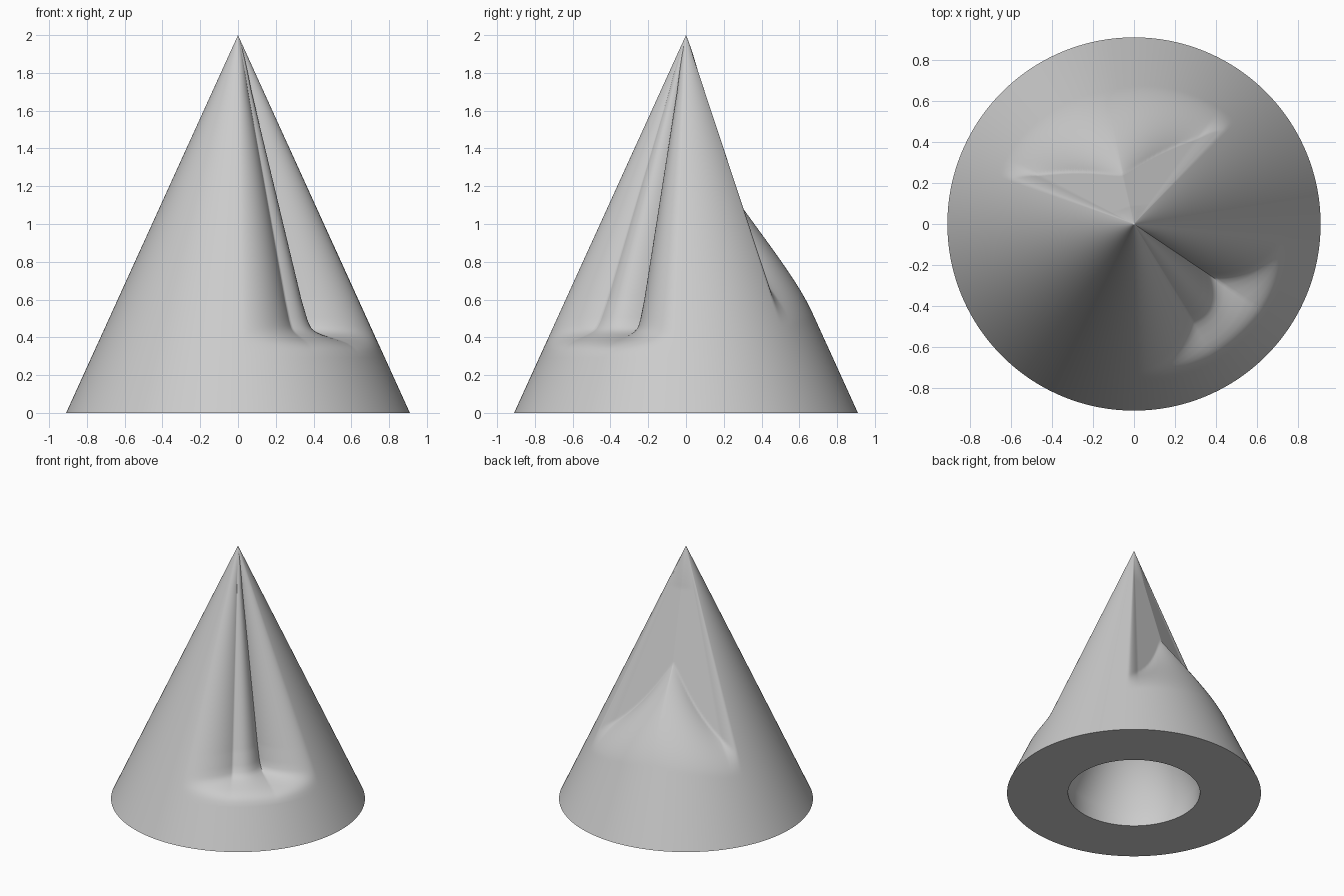
import bpy, bmesh
from math import sin, cos, pi, radians

cube = bpy.data.objects.get("Cube")
if cube:
    bpy.data.objects.remove(cube, do_unlink=True)

HEIGHT, RADIUS = 2.0, 0.91
HOLE_RADIUS, HOLE_STEP, HOLE_TOP = 0.473, 0.14, 1.15
SIDES, ROWS = 360, 130


def clamp(v):
    return max(0.0, min(1.0, v))


def ramp(points, v):
    """Eased interpolation through (position, value) pairs."""
    if v <= points[0][0]:
        return points[0][1]
    for (a, fa), (b, fb) in zip(points, points[1:]):
        if v <= b:
            return fa + (fb - fa) * (v - a) / (b - a)
    return points[-1][1]


LEDGE = [(0.31, 0), (0.34, 0.03), (0.365, 0.12), (0.39, 0.36), (0.41, 0.62),
         (0.43, 0.81), (0.45, 0.91), (0.49, 0.96), (0.6, 1)]


def front_dent(deg, z):
    """Tall niche: rounded floor, two flared walls and a ledge below."""
    left, right, flare = -59, -34, 29
    left_depth, right_depth = 0.24, 0.39
    if deg < left:
        depth = left_depth * clamp(1 - (left - deg) / flare) ** 1.6
    elif deg > right:
        depth = right_depth * clamp(1 - (deg - right) / flare) ** 1.6
    else:
        u = (deg - left) / (right - left)
        depth = left_depth + (right_depth - left_depth) * u - 0.06 * sin(pi * u)
    return depth * ramp(LEDGE, z)


def back_dent(deg, z):
    """Two flat facets meeting in a valley, with a sloping shoulder below."""
    middle, half, valley = 103, 57, 0.65
    a = abs(deg - middle) / half
    if a >= 1:
        return 0.0
    # straight chord from the valley to the untouched cone
    t, span = radians(a * half), radians(half)
    chord = valley * sin(span) / (valley * sin(t) + sin(span - t))
    depth = max(0.0, 1 - chord) * clamp((1 - a) / 0.12) ** 0.5
    crease = 1.17 - 0.57 * a ** 1.3
    foot = 0.55 - 0.1 * a
    return depth * clamp((z - foot) / (crease - foot)) ** 2


def dented_radius(deg, z):
    fade = clamp((HEIGHT - z) / 0.3) ** 0.5
    dent = front_dent(deg, z) + back_dent(deg, z)
    return RADIUS * (1 - z / HEIGHT) * (1 - dent * fade)


def add_ring(bm, z, radius_at):
    ring = []
    for i in range(SIDES):
        deg = i * 360 / SIDES - 180
        r, t = radius_at(deg, z), radians(deg)
        ring.append(bm.verts.new((r * cos(t), r * sin(t), z)))
    return ring


def bridge(bm, lower, upper):
    for i in range(SIDES):
        j = (i + 1) % SIDES
        bm.faces.new((lower[i], lower[j], upper[j], upper[i]))


def cap(bm, ring, z):
    tip = bm.verts.new((0, 0, z))
    for i in range(SIDES):
        bm.faces.new((ring[i], ring[(i + 1) % SIDES], tip))


bm = bmesh.new()

# Outer dented cone
outer = [add_ring(bm, HEIGHT * k / ROWS, dented_radius) for k in range(ROWS)]
for lower, upper in zip(outer, outer[1:]):
    bridge(bm, lower, upper)
cap(bm, outer[-1], HEIGHT)

# Flat underside and hollow core
rim = add_ring(bm, 0, lambda deg, z: HOLE_RADIUS)
step = add_ring(bm, HOLE_STEP, lambda deg, z: HOLE_RADIUS)
bridge(bm, rim, outer[0])
bridge(bm, step, rim)
cap(bm, step, HOLE_TOP)

bmesh.ops.recalc_face_normals(bm, faces=bm.faces)
mesh = bpy.data.meshes.new("dented_cone")
bm.to_mesh(mesh)
bm.free()

# Plain grey material
grey = bpy.data.materials.new("plain_grey")
grey.use_nodes = True
colour = (0.6, 0.6, 0.6, 1)
grey.diffuse_color = colour
grey.node_tree.nodes["Principled BSDF"].inputs["Base Color"].default_value = colour
mesh.materials.append(grey)

cone = bpy.data.objects.new("dented_cone", mesh)
bpy.context.collection.objects.link(cone)
bpy.ops.object.select_all(action='DESELECT')
cone.select_set(True)
bpy.context.view_layer.objects.active = cone
bpy.ops.object.shade_smooth_by_angle(angle=radians(50))
